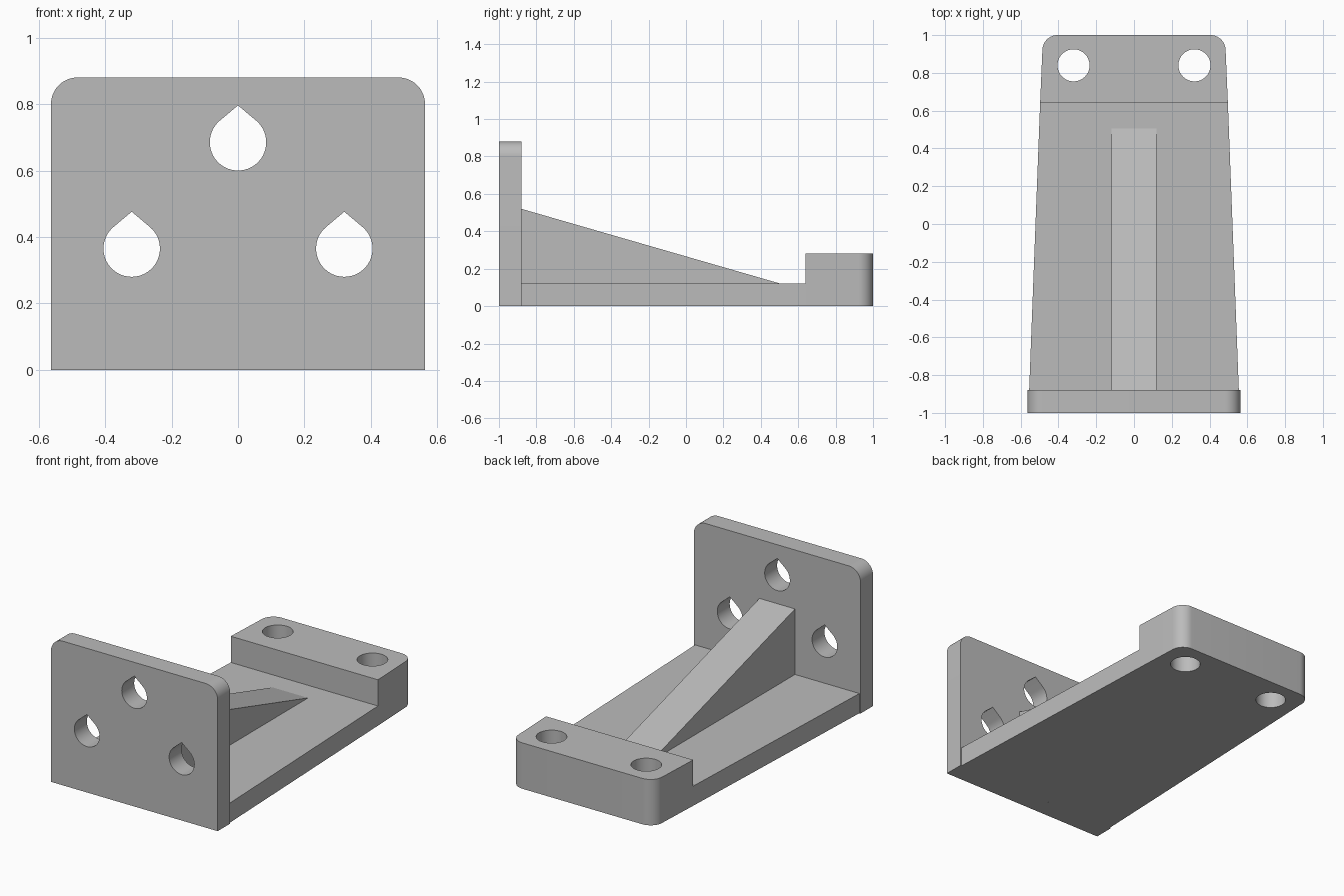
import bpy, bmesh
from math import sin, cos, radians, pi
from mathutils import Matrix

if "Cube" in bpy.data.objects:
    bpy.data.objects.remove(bpy.data.objects["Cube"], do_unlink=True)

grey = bpy.data.materials.new("light grey")
grey.use_nodes = True
COLOR = (0.5, 0.5, 0.5, 1)
grey.diffuse_color = COLOR
grey.node_tree.nodes["Principled BSDF"].inputs["Base Color"].default_value = COLOR

# Profile planes: columns tell where profile u, v and depth point
FLAT = Matrix.Identity(4)
UPRIGHT = Matrix(((1, 0, 0, 0), (0, 0, -1, 0), (0, 1, 0, 0), (0, 0, 0, 1)))
SIDEWAYS = Matrix(((0, 0, 1, 0), (1, 0, 0, 0), (0, 1, 0, 0), (0, 0, 0, 1)))


def arc(cx, cy, r, start, end, steps):
    angles = [radians(start + (end - start) * i / steps) for i in range(steps + 1)]
    return [(cx + r * cos(a), cy + r * sin(a)) for a in angles]


def circle(cx, cy, r):
    return arc(cx, cy, r, 0, 360, 48)[:-1]


def teardrop(cx, cy, r):
    lean = 40
    tip = (cx, cy + r / cos(radians(lean)))
    return arc(cx, cy, r, 90 + lean, 450 - lean, 40) + [tip]


def rounded_top(low, bottom, high, top, r):
    """Outline with two rounded upper corners, symmetric about u = 0."""
    right = arc(high - r, top - r, r, 0, 90, 12)
    left = [(-u, v) for u, v in reversed(right)]
    return [(-low, bottom), (low, bottom)] + right + left


def extrude(name, loops, d0, d1, plane):
    """Solid from an outline with holes, between two depths."""
    curve = bpy.data.curves.new(name, "CURVE")
    curve.dimensions = "2D"
    curve.fill_mode = "BOTH"
    curve.extrude = (d1 - d0) / 2
    for loop in loops:
        spline = curve.splines.new("POLY")
        spline.points.add(len(loop) - 1)
        for point, (u, v) in zip(spline.points, loop):
            point.co = (u, v, 0, 1)
        spline.use_cyclic_u = True
    temp = bpy.data.objects.new(name + " outline", curve)
    bpy.context.scene.collection.objects.link(temp)
    graph = bpy.context.evaluated_depsgraph_get()
    mesh = bpy.data.meshes.new_from_object(temp.evaluated_get(graph))
    bpy.data.objects.remove(temp, do_unlink=True)
    mesh.transform(plane @ Matrix.Translation((0, 0, (d0 + d1) / 2)))

    # Weld the caps to the walls and tidy the flat faces
    bm = bmesh.new()
    bm.from_mesh(mesh)
    bmesh.ops.remove_doubles(bm, verts=bm.verts, dist=0.0001)
    bmesh.ops.recalc_face_normals(bm, faces=bm.faces)
    bm.to_mesh(mesh)
    bm.free()
    mesh.name = name
    mesh.materials.clear()
    mesh.materials.append(grey)
    obj = bpy.data.objects.new(name, mesh)
    bpy.context.scene.collection.objects.link(obj)
    bpy.ops.object.select_all(action="DESELECT")
    obj.select_set(True)
    bpy.context.view_layer.objects.active = obj
    bpy.ops.object.shade_smooth_by_angle(angle=radians(30))
    return obj


WALL_Y, BLOCK_Y, FLOOR_Z = -0.88, 0.64, 0.12
HOLE = 0.085

# Front wall with three teardrop holes
extrude("front_wall",
        [rounded_top(0.563, 0, 0.563, 0.88, 0.08)]
        + [teardrop(x, z, HOLE) for x, z in ((0, 0.685), (-0.32, 0.365), (0.32, 0.365))],
        -WALL_Y, 1, UPRIGHT)

# Tapered floor plate
extrude("floor_plate",
        [[(-0.555, WALL_Y), (0.555, WALL_Y), (0.497, BLOCK_Y), (-0.497, BLOCK_Y)]],
        0, FLOOR_Z, FLAT)

# Raised back block with two bolt holes
extrude("back_block",
        [rounded_top(0.497, BLOCK_Y, 0.485, 1, 0.08)]
        + [circle(x, 0.84, HOLE) for x in (-0.32, 0.32)],
        0, 0.28, FLAT)

# Central sloping rib
extrude("support_rib",
        [[(WALL_Y, FLOOR_Z), (0.505, FLOOR_Z), (WALL_Y, 0.52)]],
        -0.12, 0.12, SIDEWAYS)
